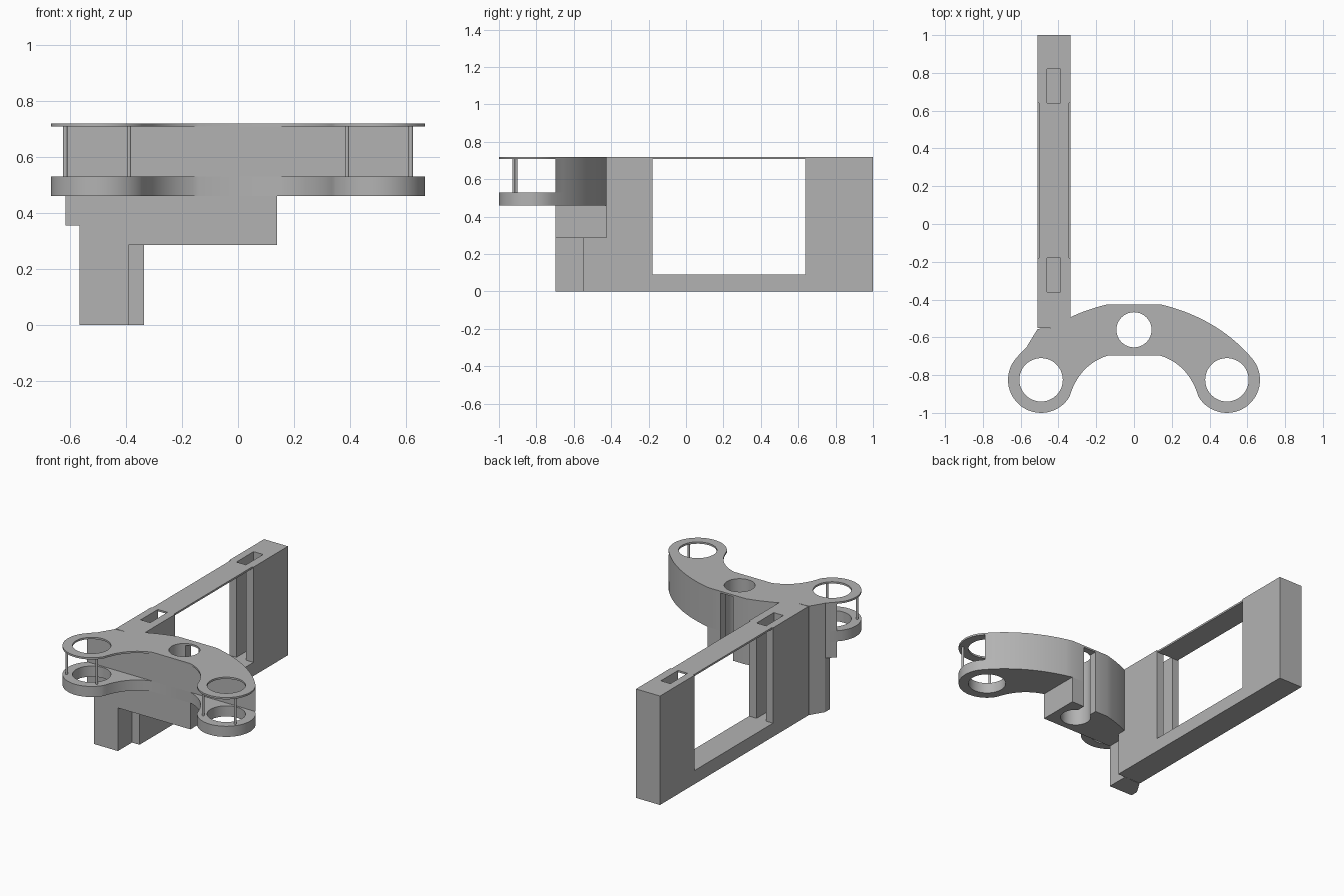
import bpy, bmesh
from math import sin, cos, radians
from mathutils import Vector

if "Cube" in bpy.data.objects:
    bpy.data.objects.remove(bpy.data.objects["Cube"])

grey = bpy.data.materials.new("plain grey")
grey.use_nodes = True
COLOUR = (0.45, 0.45, 0.45, 1)
grey.diffuse_color = COLOUR
grey.node_tree.nodes["Principled BSDF"].inputs["Base Color"].default_value = COLOUR


def prism(name, outline, z0, z1):
    """Extrude a flat outline from z0 up to z1."""
    bm = bmesh.new()
    base = bm.faces.new([bm.verts.new((x, y, z0)) for x, y in outline])
    top = bmesh.ops.extrude_face_region(bm, geom=[base])["geom"]
    verts = [v for v in top if isinstance(v, bmesh.types.BMVert)]
    bmesh.ops.translate(bm, verts=verts, vec=(0, 0, z1 - z0))
    bmesh.ops.recalc_face_normals(bm, faces=bm.faces)
    mesh = bpy.data.meshes.new(name)
    bm.to_mesh(mesh)
    bm.free()
    mesh.materials.append(grey)
    obj = bpy.data.objects.new(name, mesh)
    bpy.context.collection.objects.link(obj)
    return obj


def rect(x0, x1, y0, y1):
    return [(x0, y0), (x1, y0), (x1, y1), (x0, y1)]


def circle(x, y, r, n=48):
    return [(x + r * cos(radians(360 * i / n)), y + r * sin(radians(360 * i / n))) for i in range(n)]


def bezier(a, b, c, n=14):
    a, b, c = Vector(a), Vector(b), Vector(c)
    steps = [i / n for i in range(n + 1)]
    return [tuple(a * (1 - t) ** 2 + b * 2 * t * (1 - t) + c * t * t) for t in steps]


def flip(points):
    return [(-x, y) for x, y in reversed(points)]


def cut(obj, cutters):
    """Subtract (outline, z0, z1) prisms from a part."""
    for outline, z0, z1 in cutters:
        cutter = prism("cutter", outline, z0, z1)
        cutter.hide_render = True
        mod = obj.modifiers.new("cut", "BOOLEAN")
        mod.operation, mod.solver, mod.object = "DIFFERENCE", "EXACT", cutter
        bpy.context.view_layer.objects.active = obj
        bpy.ops.object.modifier_apply(modifier=mod.name)
        bpy.data.objects.remove(cutter)
    return obj


# Shared dimensions
EAR_X, EAR_Y, EAR_R = 0.492, -0.825, 0.175
FRONT, TOP = -0.697, 0.72
LEFT, RIGHT = -0.51, -0.335

# Crescent outline: outer arc, round ear, inner arc, then mirrored
outer = bezier((0.14, -0.425), (0.45, -0.5), (EAR_X + 0.14, EAR_Y + 0.105))
inner = bezier((EAR_X - 0.151, EAR_Y - 0.088), (0.29, -0.745), (0.14, FRONT))
ear = [(EAR_X + EAR_R * cos(radians(a)), EAR_Y + EAR_R * sin(radians(a)))
       for a in range(30, -146, -7)]
half = outer + ear + inner
crescent = half + flip(half)
wall = [p for p in outer if p[1] > FRONT] + [(0.615, FRONT)]
core = wall + flip(wall)

# Holes through the crescent and the slot behind the middle one
middle_hole = (circle(0, -0.56, 0.093), 0.2, 0.8)
ear_holes = [(circle(s * EAR_X, EAR_Y, 0.115), 0.2, 0.8) for s in (-1, 1)]
rear_slot = (rect(-0.047, 0.047, -0.55, -0.4), 0.2, 0.8)

cut(prism("crescent_top_plate", crescent, 0.708, TOP), [middle_hole] + ear_holes)
cut(prism("crescent_bottom_plate", crescent, 0.46, 0.53), [middle_hole, rear_slot] + ear_holes)
cut(prism("crescent_core", core, 0.53, 0.708), [middle_hole, rear_slot])

# Body under the crescent, stepped on its outer side
left_wall = flip(wall)
body = [(0.14, FRONT), (0.14, -0.425)] + list(reversed(left_wall))
body = [(0.14, FRONT), (0.14, -0.425)] + [(-x, y) for x, y in wall]
block = [p for p in body if p[0] > -0.56] + [(-0.565, -0.645), (-0.565, FRONT)]
cut(prism("body_upper", body, 0.355, 0.46), [middle_hole, rear_slot])
cut(prism("body_lower", block, 0.285, 0.355), [middle_hole, rear_slot])

# Thin pins between the ear plates
for side, label in ((-1, "right"), (1, "left")):
    for dx, y, place in ((0.125, -0.908, "outer"), (-0.103, -0.92, "inner")):
        prism(f"{label}_{place}_pin", circle(side * (EAR_X + dx), y, 0.008, 16), 0.53, 0.708)

# Leg with a chamfered rear corner
prism("leg", [(-0.565, FRONT), (-0.39, FRONT), (-0.39, -0.55), (LEFT, -0.555),
              (-0.565, -0.645)], 0, TOP)

# Long frame: sill, two posts with channels open to the window, thin top strip
prism("frame_sill", rect(LEFT, RIGHT, -0.55, 1), 0, 0.09)
channel = [(rect(-0.46, -0.39, y0, y1), 0.09, 0.8) for y0, y1 in ((-0.36, -0.17), (0.63, 0.82))]
cut(prism("frame_front_post", rect(LEFT, RIGHT, -0.55, -0.18), 0.09, TOP), channel[:1])
cut(prism("frame_rear_post", rect(LEFT, RIGHT, 0.64, 1), 0.09, TOP), channel[1:])
prism("frame_top_strip", rect(-0.502, -0.343, -0.18, 0.64), 0.708, TOP)

# Smooth curved walls while keeping the edges sharp
for obj in bpy.context.collection.objects:
    obj.select_set(obj.type == "MESH" and grey.name in obj.data.materials)
bpy.ops.object.shade_smooth_by_angle(angle=radians(30))
